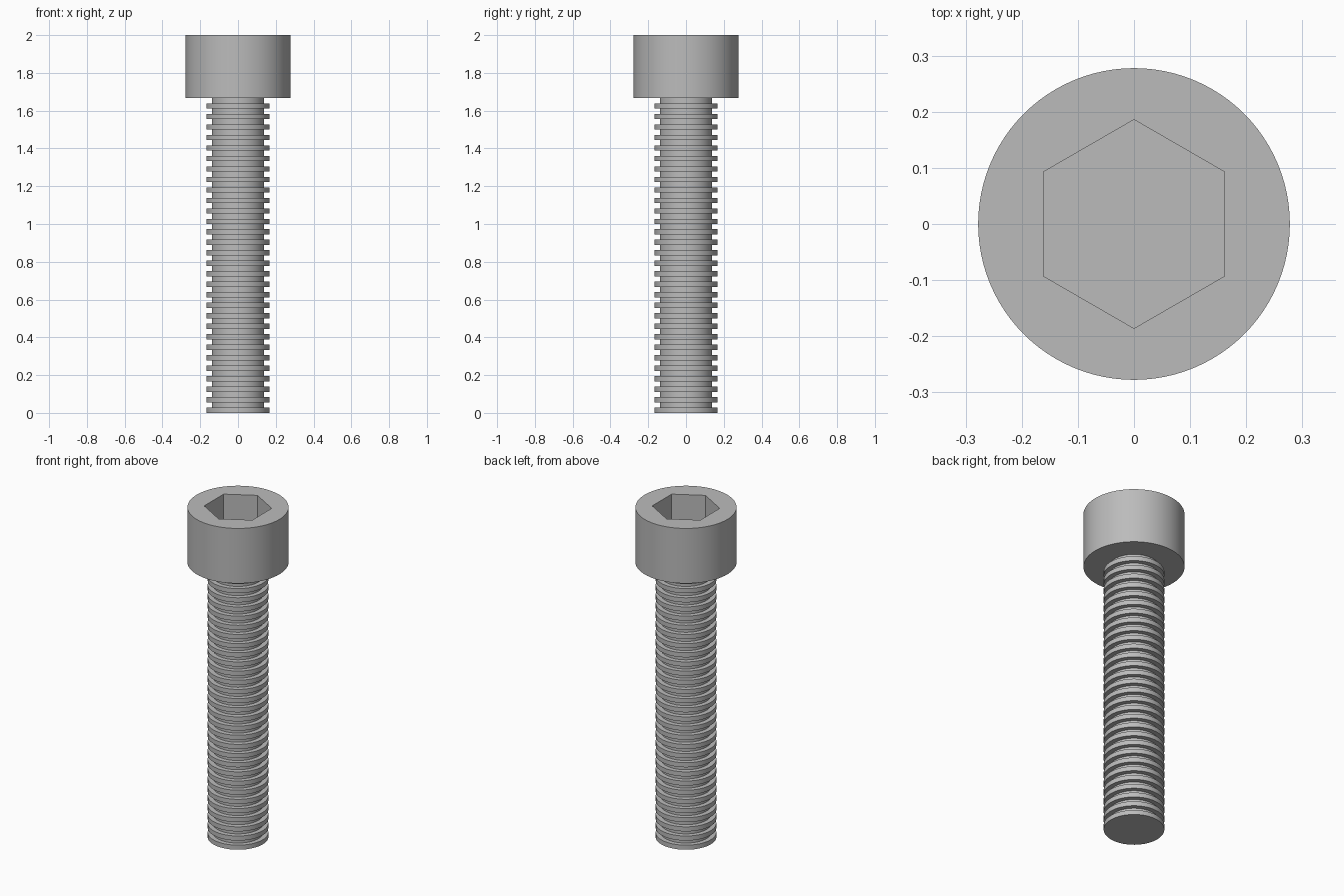
import bpy
import bmesh
from math import cos, sin, pi, radians

if "Cube" in bpy.data.objects:
    bpy.data.objects.remove(bpy.data.objects["Cube"], do_unlink=True)

MM = 2 / 36                 # one unit of the thread pitch
HEAD_R, HEAD_H = 5 * MM, 6 * MM
THREAD_R, CORE_R = 3 * MM, 2.5 * MM
SOCKET_R, SOCKET_DEPTH = 0.186, 3 * MM
TURNS = 30
HEAD_BASE = 2 - HEAD_H
SOCKET_FLOOR = 2 - SOCKET_DEPTH

steel = bpy.data.materials.new("steel_grey")
steel.use_nodes = True
grey = (0.5, 0.5, 0.5, 1)
steel.diffuse_color = grey
steel.node_tree.nodes["Principled BSDF"].inputs["Base Color"].default_value = grey


def lathe(name, profile, sides):
    """Closed solid of revolution from (radius, height) points, bottom to top."""
    bm = bmesh.new()
    rings = []
    for r, z in profile:
        angles = [pi / 2 + 2 * pi * i / sides for i in range(sides)]
        rings.append([bm.verts.new((r * cos(a), r * sin(a), z)) for a in angles])
    for low, high in zip(rings, rings[1:]):
        for i in range(sides):
            j = (i + 1) % sides
            bm.faces.new((low[i], low[j], high[j], high[i]))
    bm.faces.new(rings[0][::-1])
    bm.faces.new(rings[-1])
    mesh = bpy.data.meshes.new(name)
    bm.to_mesh(mesh)
    bm.free()
    obj = bpy.data.objects.new(name, mesh)
    bpy.context.collection.objects.link(obj)
    mesh.materials.append(steel)
    return obj


def select_only(obj):
    bpy.ops.object.select_all(action='DESELECT')
    obj.select_set(True)
    bpy.context.view_layer.objects.active = obj


# Threaded shank: square ridges alternating with grooves, core runs into the head
profile = []
for n in range(TURNS):
    z = n * MM
    if n:
        profile.append((CORE_R, z))
    profile += [(THREAD_R, z), (THREAD_R, z + MM / 2), (CORE_R, z + MM / 2)]
profile.append((CORE_R, SOCKET_FLOOR + 0.002))
shank = lathe("threaded_shank", profile, 96)

# Cylindrical head with a hexagonal socket
head = lathe("head", [(HEAD_R, HEAD_BASE), (HEAD_R, 2)], 96)
cutter = lathe("socket_cutter", [(SOCKET_R, SOCKET_FLOOR), (SOCKET_R, 2.1)], 6)
cutter.hide_render = True
cut = head.modifiers.new("socket", 'BOOLEAN')
cut.operation = 'DIFFERENCE'
cut.solver = 'EXACT'
cut.object = cutter
select_only(head)
bpy.ops.object.modifier_apply(modifier=cut.name)
bpy.data.objects.remove(cutter, do_unlink=True)

# Smooth round walls, crisp edges
for part in (shank, head):
    select_only(part)
    bpy.ops.object.shade_smooth_by_angle(angle=radians(30))
